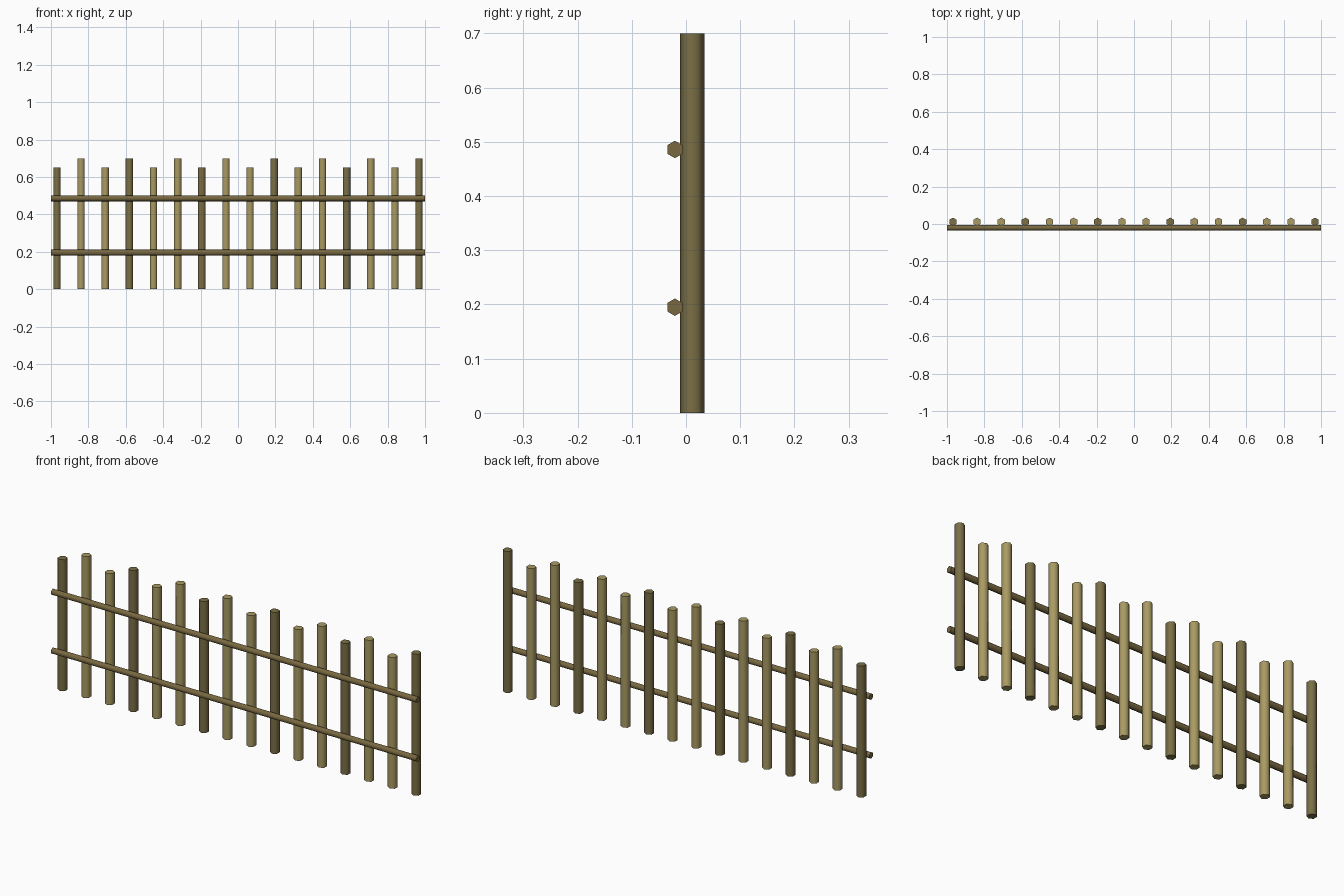
import bpy
import math

cube = bpy.data.objects.get("Cube")
if cube:
    bpy.data.objects.remove(cube, do_unlink=True)


def make_material(name, rgb):
    mat = bpy.data.materials.new(name)
    mat.use_nodes = True
    mat.diffuse_color = (*rgb, 1)
    bsdf = mat.node_tree.nodes["Principled BSDF"]
    bsdf.inputs["Base Color"].default_value = (*rgb, 1)
    bsdf.inputs["Roughness"].default_value = 0.9
    return mat


light_wood = make_material("light_wood", (0.40, 0.325, 0.125))
dark_wood = make_material("dark_wood", (0.20, 0.16, 0.062))
rail_wood = make_material("rail_wood", (0.19, 0.14, 0.052))


def hex_pole(name, radius, length, location, rotation, mat):
    """Six-sided pole, smooth around its sides with crisp ends."""
    bpy.ops.mesh.primitive_cylinder_add(
        vertices=6, radius=radius, depth=length, location=location, rotation=rotation)
    pole = bpy.context.object
    pole.name = name
    pole.data.materials.append(mat)
    bpy.ops.object.shade_smooth_by_angle(angle=math.radians(65))
    return pole


# Upright pickets: alternating heights, every third one dark
COUNT = 16
HALF_SPAN = 0.968
for i in range(COUNT):
    x = -HALF_SPAN + 2 * HALF_SPAN * i / (COUNT - 1)
    height = 0.70 if i % 2 else 0.65
    wood = light_wood if i % 3 else dark_wood
    hex_pole(f"picket_{i + 1}", 0.0225, height, (x, 0.0115, height / 2), (0, 0, 0), wood)

# Horizontal rails across the front, with a ridge on top
for name, z in (("lower_rail", 0.195), ("upper_rail", 0.486)):
    hex_pole(name, 0.016, 2.0, (0, -0.0205, z), (math.pi / 2, 0, math.pi / 2), rail_wood)
